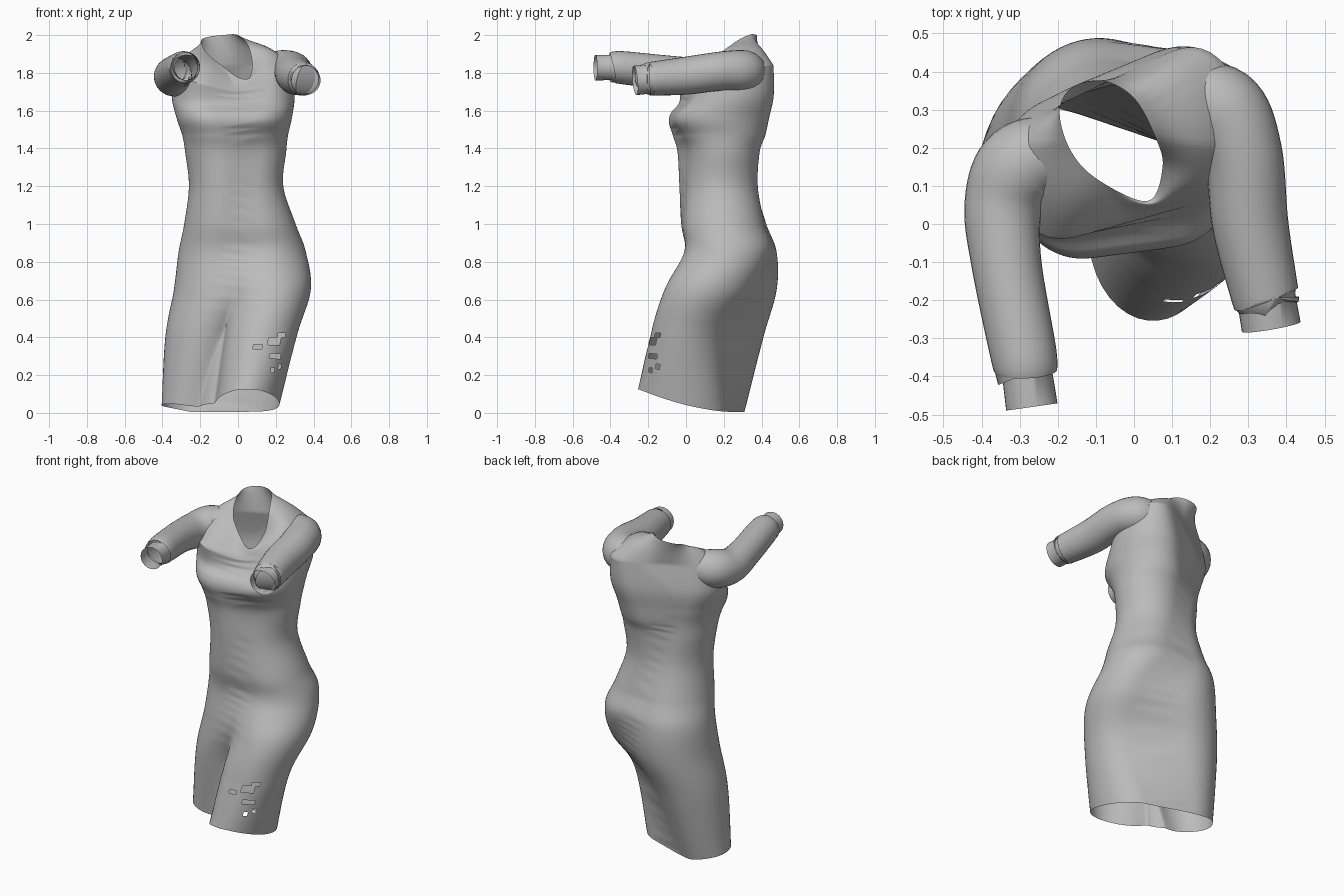
import bpy, bmesh, math
from mathutils import Vector
from mathutils.bvhtree import BVHTree

if "Cube" in bpy.data.objects:
    bpy.data.objects.remove(bpy.data.objects["Cube"])

SEGMENTS = 96
STEPS = 14

cloth = bpy.data.materials.new("grey cloth")
cloth.use_nodes = True
cloth.diffuse_color = (0.5, 0.5, 0.5, 1)
cloth.node_tree.nodes["Principled BSDF"].inputs["Base Color"].default_value = (0.5, 0.5, 0.5, 1)


def clamp(value):
    return max(0.0, min(1.0, value))


def spline(rows, steps, closed=False):
    """Smoothly interpolate a list of equal-length rows."""
    count, out = len(rows), []
    for i in range(count if closed else count - 1):
        if closed:
            a, b, c, d = [rows[(i + k) % count] for k in (-1, 0, 1, 2)]
        else:
            a, b, c, d = [rows[max(0, min(count - 1, i + k))] for k in (-1, 0, 1, 2)]
        for s in range(steps):
            t = s / steps
            out.append([q + 0.5 * t * (r - p + t * (2 * p - 5 * q + 4 * r - s2 + t * (3 * (q - r) + s2 - p)))
                        for p, q, r, s2 in zip(a, b, c, d)])
    if not closed:
        out.append(list(rows[-1]))
    return out


def quads(rings):
    """Vertex indices of the faces that join successive rings."""
    n = len(rings[0])
    return [(i * n + j, i * n + (j + 1) % n, (i + 1) * n + (j + 1) % n, (i + 1) * n + j)
            for i in range(len(rings) - 1) for j in range(n)]


def loft(name, rings, unwanted):
    """Skin open rings into a surface, leaving out unwanted faces."""
    bm = bmesh.new()
    verts = [bm.verts.new(p) for ring in rings for p in ring]
    for quad in quads(rings):
        bm.faces.new([verts[i] for i in quad])
    spare = [f for f in bm.faces if unwanted(f.calc_center_median())]
    bmesh.ops.delete(bm, geom=spare, context='FACES')
    mesh = bpy.data.meshes.new(name)
    bm.to_mesh(mesh)
    bm.free()
    obj = bpy.data.objects.new(name, mesh)
    bpy.context.collection.objects.link(obj)
    mesh.materials.append(cloth)
    bpy.ops.object.select_all(action='DESELECT')
    obj.select_set(True)
    bpy.context.view_layer.objects.active = obj
    bpy.ops.object.shade_smooth_by_angle(angle=math.radians(50))


def ray_exit(origin, d, oval):
    """Far crossing of a ray with an oval, or zero."""
    x, y, rx, ry = oval
    ox, oy = (origin.x - x) / rx, (origin.y - y) / ry
    dx, dy = d.x / rx, d.y / ry
    a, b, c = dx * dx + dy * dy, ox * dx + oy * dy, ox * ox + oy * oy - 1
    disc = b * b - a * c
    return (math.sqrt(disc) - b) / a if disc > 0 else 0.0


ANGLES = [2 * math.pi * i / SEGMENTS for i in range(SEGMENTS)]


def section(level):
    """Cloth stretched round two ovals, sinking between them at the front."""
    z, crease, ovals = level[0], level[1], (level[2:6], level[6:10])
    centre = Vector(((ovals[0][0] + ovals[1][0]) / 2, (ovals[0][1] + ovals[1][1]) / 2))
    support = []
    for phi in ANGLES:
        c, s = math.cos(phi), math.sin(phi)
        support.append(max((x - centre.x) * c + (y - centre.y) * s + math.hypot(rx * c, ry * s)
                           for x, y, rx, ry in ovals))
    radii = []
    for a in ANGLES:
        d = Vector((math.cos(a), math.sin(a)))
        hull = min(h / math.cos(p - a) for h, p in zip(support, ANGLES) if math.cos(p - a) > 0.1)
        union = max(0.11, *(ray_exit(centre, d, o) for o in ovals))
        w = clamp(crease) * clamp((0.1 - d.y) / 0.4)
        radii.append(hull + (min(union, hull) - hull) * w)
    radii = [(radii[i - 1] + 2 * r + radii[(i + 1) % SEGMENTS]) / 4 for i, r in enumerate(radii)]
    ring = []
    for a, r in zip(ANGLES, radii):
        x, y = centre.x + r * math.cos(a), centre.y + r * math.sin(a)
        height = z
        if z < 0.4:     # slanted hem
            hem = 0.005 + 0.12 * clamp((0.25 - y) / 0.5) ** 1.7 + 0.2 * max(0, -x - 0.25)
            height = hem + (0.4 - hem) * z / 0.4
        if z > 1.6:     # chest drops away under the neckline
            height -= 0.5 * (z - 1.6) * max(0, -math.sin(a))
        ring.append(Vector((x, y, height)))
    return ring


# Body levels: height, crease, left oval and right oval (x, y, half width, half depth)
LEVELS = [
    (0, 1, .05, -.02, .17, .235, -.25, .17, .155, .14),
    (.4, 1, .12, .01, .19, .2, -.18, .2, .205, .21),
    (.65, .35, .18, .12, .205, .235, -.1, .23, .24, .25),
    (.85, 0, .13, .22, .23, .23, -.09, .24, .225, .24),
    (1, 0, .09, .2, .215, .215, -.08, .2, .205, .225),
    (1.2, 0, .05, .19, .19, .19, -.08, .165, .18, .2),
    (1.38, 0, .06, .2, .195, .19, -.1, .15, .18, .195),
    (1.47, 0, .07, .2, .195, .22, -.115, .135, .18, .205),
    (1.56, 0, .09, .19, .195, .25, -.14, .125, .185, .215),
    (1.68, 0, .12, .24, .18, .225, -.17, .15, .18, .185),
    (1.84, 0, .15, .27, .135, .195, -.19, .13, .14, .17),
]
rings = [section(level) for level in spline(LEVELS, STEPS)]

# Neckline: raised at the back, dropping to a point at the front
NECK = [
    (-.08, .375, 2), (-.16, .36, 1.99), (-.195, .3, 1.97), (-.17, .2, 1.91), (-.1, .12, 1.85),
    (.035, .06, 1.76), (.075, .15, 1.83), (.055, .23, 1.94), (0, .33, 2),
]
hub = Vector((-.06, .22))
neck_path = [(math.atan2(p[1] - hub.y, p[0] - hub.x), Vector(p)) for p in spline(NECK, 40, True)]
neck = [min(neck_path, key=lambda q: 1 - math.cos(q[0] - a))[1] for a in ANGLES]
shoulder = rings[-1]
for i in range(1, STEPS + 1):
    t = i / STEPS
    lift = 0.035 * math.sin(math.pi * t)
    rings.append([s.lerp(n, t) + Vector((0, 0, lift * abs(math.cos(a)))) for s, n, a in zip(shoulder, neck, ANGLES)])

# Sleeve centre points with a radius at each, then the narrower cuff
left_path = spline([(.12, .33, 1.81, .09), (.23, .305, 1.81, .11), (.285, .19, 1.81, .103),
                    (.305, 0, 1.785, .1), (.34, -.17, 1.77, .09), (.345, -.19, 1.768, .088)], 8)
left_path += [(.347, -.195, 1.767, .077), (.36, -.27, 1.76, .078)]
right_path = spline([(-.18, .2, 1.8, .09), (-.295, .155, 1.79, .112), (-.342, .05, 1.78, .103),
                     (-.335, -.1, 1.8, .092), (-.29, -.34, 1.828, .087), (-.283, -.39, 1.828, .08)], 8)
right_path += [(-.28, -.395, 1.828, .066), (-.268, -.48, 1.828, .068)]

# Small rips over the left thigh: x, z, half width
TEARS = [(.11, .34, .03), (.19, .38, .03), (.2, .31, .03), (.2, .235, .025), (.23, .42, .015)]


def body_gap(p):
    """True inside a rip or where a sleeve opens from the body."""
    if p.z < 0.5:
        return p.y < 0.1 and any(abs(p.x - x) < w and abs(p.z - z) < 0.012 for x, z, w in TEARS)
    return any((p - Vector(row[:3])).length < 0.9 * row[3] for path in (left_path, right_path) for row in path[6:])


body_tree = BVHTree.FromPolygons([p for ring in rings for p in ring], quads(rings))


def inside_body(p):
    spot, normal, _, _ = body_tree.find_nearest(p)
    return (p - spot).dot(normal) < -0.012


def sleeve(name, path):
    """Tube along the path, trimmed where it enters the body."""
    tube = []
    for i, row in enumerate(path):
        ahead, behind = path[min(i + 1, len(path) - 1)], path[max(i - 1, 0)]
        along = (Vector(ahead[:3]) - Vector(behind[:3])).normalized()
        side = Vector((0, 0, 1)).cross(along).normalized()
        up = along.cross(side)
        tube.append([Vector(row[:3]) + row[3] * (side * math.cos(a) + up * math.sin(a)) for a in ANGLES[::3]])
    loft(name, tube, inside_body)


loft("dress_body", rings, body_gap)
sleeve("left_sleeve", left_path)
sleeve("right_sleeve", right_path)
